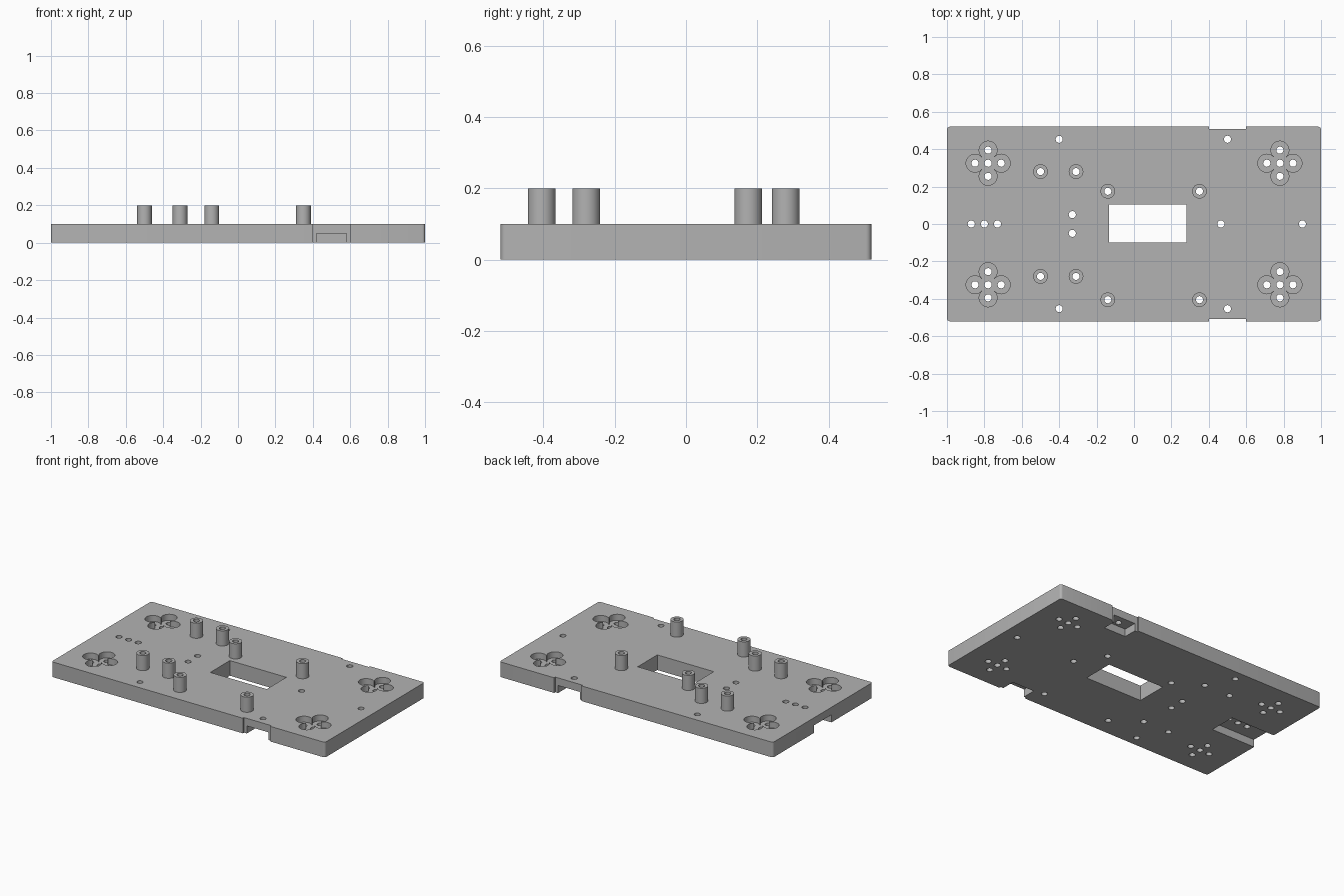
import bpy
import bmesh
from mathutils import Matrix, Vector

if "Cube" in bpy.data.objects:
    bpy.data.objects.remove(bpy.data.objects["Cube"])

grey = bpy.data.materials.new("plain grey")
grey.use_nodes = True
colour = (0.45, 0.45, 0.45, 1)
grey.diffuse_color = colour
grey.node_tree.nodes["Principled BSDF"].inputs["Base Color"].default_value = colour


def make_object(name, bm):
    mesh = bpy.data.meshes.new(name)
    bm.to_mesh(mesh)
    bm.free()
    mesh.materials.append(grey)
    obj = bpy.data.objects.new(name, mesh)
    bpy.context.collection.objects.link(obj)
    return obj


def box(name, x0, x1, y0, y1, z0, z1, corner=0):
    bm = bmesh.new()
    low, high = Vector((x0, y0, z0)), Vector((x1, y1, z1))
    size = Matrix.Diagonal((*(high - low), 1))
    bmesh.ops.create_cube(bm, size=1, matrix=Matrix.Translation((low + high) / 2) @ size)
    if corner:
        upright = [e for e in bm.edges
                   if abs(e.verts[0].co.z - e.verts[1].co.z) > 0.01]
        bmesh.ops.bevel(bm, geom=upright, offset=corner, segments=4,
                        profile=0.5, affect='EDGES')
    return make_object(name, bm)


def cylinders(name, centres, radius, z0, z1):
    bm = bmesh.new()
    for x, y in centres:
        bmesh.ops.create_cone(bm, cap_ends=True, segments=32, radius1=radius,
                              radius2=radius, depth=z1 - z0,
                              matrix=Matrix.Translation((x, y, (z0 + z1) / 2)))
    return make_object(name, bm)


def activate(obj):
    bpy.ops.object.select_all(action='DESELECT')
    obj.select_set(True)
    bpy.context.view_layer.objects.active = obj


def cut(obj, cutter, keep=False):
    mod = obj.modifiers.new("cut", 'BOOLEAN')
    mod.operation = 'DIFFERENCE'
    mod.solver = 'EXACT'
    mod.object = cutter
    activate(obj)
    bpy.ops.object.modifier_apply(modifier=mod.name)
    if not keep:
        bpy.data.objects.remove(cutter)


# Layout of posts, screw holes and counterbored clusters
half_width, thick, post_top, recess = 0.52, 0.1, 0.2, 0.05
posts = [(x, y) for x in (-0.5, -0.31) for y in (-0.28, 0.28)]
posts += [(x, y) for x in (-0.14, 0.35) for y in (-0.405, 0.175)]
hubs = [(x, y) for x in (-0.78, 0.78) for y in (-0.325, 0.325)]
petals = [(x + dx, y + dy) for x, y in hubs
          for dx, dy in ((0.07, 0), (-0.07, 0), (0, 0.07), (0, -0.07))]
screws = [(x, s * y) for x, y in ((-0.4, 0.453), (0.5, 0.453), (-0.33, 0.05))
          for s in (-1, 1)]
screws += [(x, 0) for x in (-0.87, -0.8, -0.73, 0.465, 0.9)]

# Base plate with central window
plate = box("base_plate", -1, 1, -half_width, half_width, 0, thick, 0.015)
cut(plate, box("window_cutter", -0.133, 0.28, -0.1, 0.105, -0.1, 0.3))

# Edge notches with pockets underneath, front and back
for side in (-1, 1):
    inner, deep, outer = side * 0.508, side * 0.42, side * 0.7
    cut(plate, box("notch_cutter", 0.4, 0.6, min(inner, outer),
                   max(inner, outer), -0.1, 0.3))
    cut(plate, box("pocket_cutter", 0.42, 0.58, min(deep, outer),
                   max(deep, outer), -0.1, recess))

# Underside channel at the right end
cut(plate, box("channel_cutter", -1.2, -0.68, -0.09, 0.09, -0.1, recess))

# Clover shaped counterbores
floor = thick - 0.04
cut(plate, cylinders("hub_cutter", hubs, 0.046, floor, 0.3))
cut(plate, cylinders("petal_cutter", petals, 0.048, floor, 0.3))

# Standoff posts
parts = [plate]
for i, centre in enumerate(posts):
    parts.append(cylinders(f"standoff_post_{i + 1}", [centre], 0.039, thick, post_top))

# Drill every through hole in the plate and posts
drill = cylinders("drill_cutter", posts + hubs + petals + screws, 0.019, -0.1, 0.3)
for part in parts:
    cut(part, drill, keep=True)
    activate(part)
    bpy.ops.object.shade_smooth_by_angle(angle=0.52)
bpy.data.objects.remove(drill)
